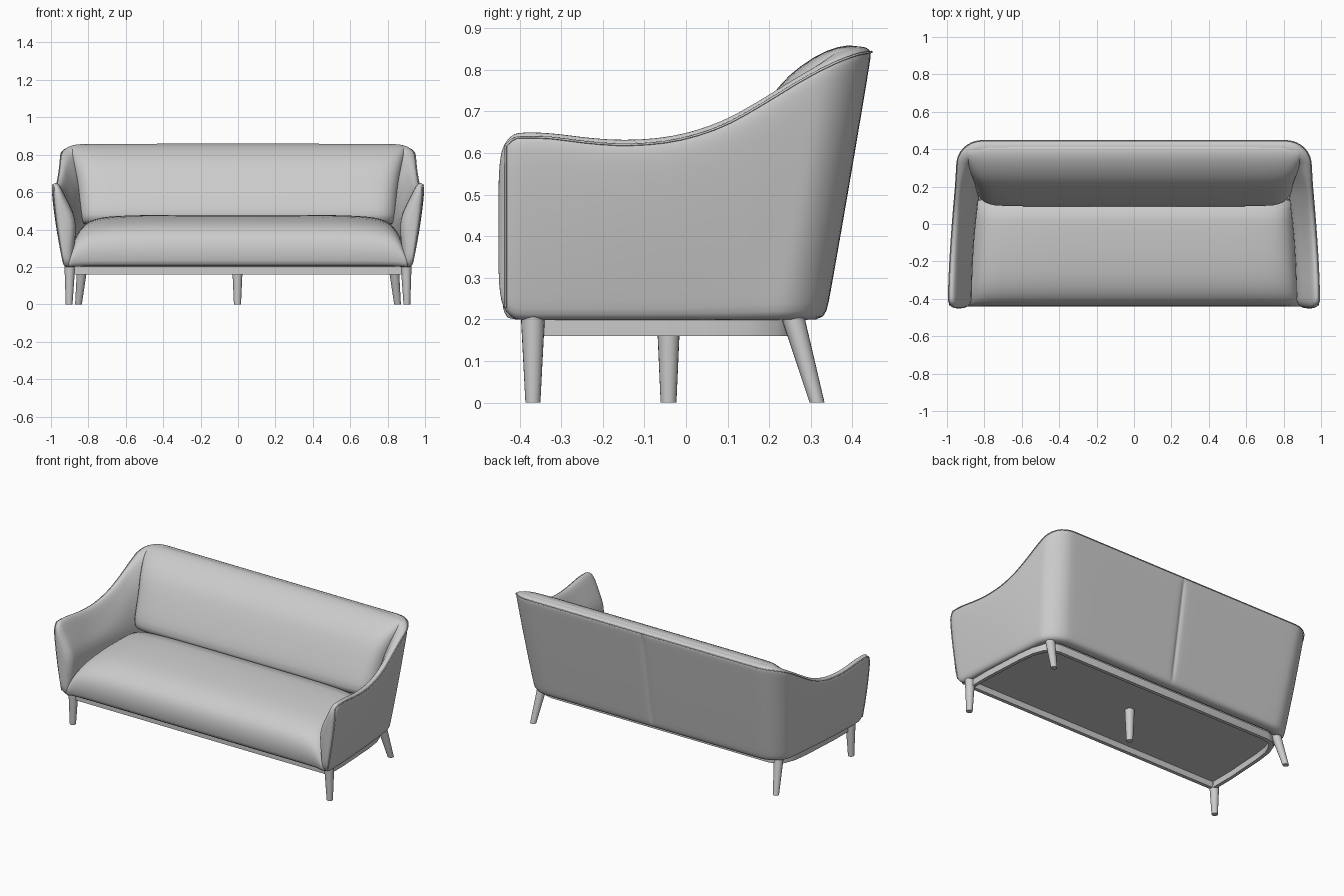
import bpy, bmesh, math
from mathutils import Vector

if "Cube" in bpy.data.objects:
    bpy.data.objects.remove(bpy.data.objects["Cube"])

grey = bpy.data.materials.new("light grey")
grey.diffuse_color = (0.6, 0.6, 0.6, 1)
grey.use_nodes = True
grey.node_tree.nodes["Principled BSDF"].inputs["Base Color"].default_value = grey.diffuse_color


def finish(name, bm, soft):
    bmesh.ops.recalc_face_normals(bm, faces=bm.faces)
    me = bpy.data.meshes.new(name)
    bm.to_mesh(me)
    bm.free()
    me.materials.append(grey)
    ob = bpy.data.objects.new(name, me)
    bpy.context.collection.objects.link(ob)
    if soft:
        me.polygons.foreach_set("use_smooth", [True] * len(me.polygons))
        ob.modifiers.new("Smooth", 'SUBSURF').levels = 1
        ob.modifiers["Smooth"].render_levels = 1
    else:
        bpy.ops.object.select_all(action='DESELECT')
        ob.select_set(True)
        bpy.context.view_layer.objects.active = ob
        bpy.ops.object.shade_smooth_by_angle(angle=math.radians(35))
    return ob


def loft(name, rings, soft=True, closed=False):
    bm = bmesh.new()
    rows = [[bm.verts.new(p) for p in r] for r in rings]
    n = len(rows[0])
    pairs = list(zip(rows, rows[1:])) + ([(rows[-1], rows[0])] if closed else [])
    for a, b in pairs:
        for i in range(n):
            j = (i + 1) % n
            bm.faces.new((a[i], a[j], b[j], b[i]))
    if not closed:
        bm.faces.new(rows[0])
        bm.faces.new(rows[-1][::-1])
    return finish(name, bm, soft)


def interp(table, x):
    if x <= table[0][0]:
        return table[0][1]
    for (x0, v0), (x1, v1) in zip(table, table[1:]):
        if x <= x1:
            return v0 + (v1 - v0) * (x - x0) / (x1 - x0)
    return table[-1][1]


# Plan outline of the shell, right half: arm, rounded corner, back
def outline(wf, wb, yb, rx, ry):
    yf, yc = -0.405, yb - ry
    pts = [Vector((wf + (wb - wf) * (i / 18) ** 1.5, yf + (yc - yf) * i / 18, 0)) for i in range(18)]
    for i in range(9):
        a = math.pi / 2 * i / 8
        pts.append(Vector((wb - rx + rx * math.cos(a), yc + ry * math.sin(a), 0)))
    pts += [Vector(((wb - rx) * (1 - u), yb, 0)) for u in (0.2, 0.4, 0.6, 0.8, 0.95, 0.985, 1)]
    return pts


low = outline(0.932, 0.895, 0.335, 0.15, 0.13)
top = outline(1.0, 0.952, 0.446, 0.14, 0.14)
HEIGHT = [(-0.41, 0.637), (-0.36, 0.64), (-0.3, 0.634), (-0.22, 0.623), (-0.14, 0.619), (-0.07, 0.623),
          (0, 0.634), (0.1, 0.668), (0.2, 0.727), (0.3, 0.789), (0.4, 0.836), (0.446, 0.845)]
OUTER = (0, 0.03, 0.1, 0.25, 0.45, 0.65, 0.85, 0.95, 1)
BASE = 0.197


def station(i):
    a, b = low[i], top[i]
    h = sum(interp(HEIGHT, b.y + e) for e in (-0.03, 0, 0.03)) / 3
    tangent = top[min(i + 1, len(top) - 1)] - top[max(i - 1, 0)]
    inward = Vector((-tangent.y, tangent.x, 0)).normalized()
    rear = min(max((b.y - 0.2) / 0.2, 0), 1)     # 0 on the arm, 1 on the back
    arm = 1 - rear

    def at(z, d):
        t = (z - BASE) / (h - BASE)
        g = min(t + (0.05 + 0.4 * arm) * t * (1 - t), 1)
        p = a.lerp(b, g) + inward * d
        return Vector((p.x, p.y, z))
    ring = []
    for t in OUTER:
        d = {0: 0.012, 0.95: 0.002 * arm, 1: 0.008 * arm}.get(t, 0)
        if i == len(top) - 1 and 0.1 <= t < 1:
            d = 0.012                       # centre crease in the back
        ring.append(at(BASE + (h - BASE) * t, d))
    for z, d in ((h + 0.012, 0.01 + 0.008 * arm), (h + 0.012 + 0.004 * rear, 0.033 + 0.015 * rear),
                 (h - 0.005 + 0.01 * rear, 0.048 + 0.028 * rear), (h - 0.05, 0.066 + 0.04 * rear),
                 (h - 0.11, 0.09 + 0.03 * rear), (0.46, 0.112), (0.38, 0.102), (0.28, 0.07),
                 (BASE, 0.05 + 0.04 * rear)):
        ring.append(at(z, d))
    return ring


half = [station(i) for i in range(len(top))]
# Rounded front end of the arm
first = half[0]
mid = sum(first, Vector()) / len(first)
caps = []
for s, y in ((0.3, -0.451), (0.62, -0.45), (0.81, -0.444), (0.91, -0.433), (0.97, -0.419)):
    caps.append([Vector((mid.x + (p.x - mid.x) * s * s, y, 0.42 + (p.z - 0.42) * s)) for p in first])
right = caps + half


def flip(r):
    return [Vector((-p.x, p.y, p.z)) for p in r]


loft("arm_and_back_shell", right + [flip(r) for r in right[-2::-1]])

# Piping along the front edge and rim of the shell
k = len(OUTER) - 1
path = caps[3][1:k] + [r[k] for r in caps[3:] + half]
path += [Vector((-p.x, p.y, p.z)) for p in path[-2::-1]]
cu = bpy.data.curves.new("piping", 'CURVE')
cu.dimensions = '3D'
cu.bevel_depth = 0.003
cu.bevel_resolution = 1
sp = cu.splines.new('POLY')
sp.points.add(len(path) - 1)
for q, p in zip(sp.points, path):
    q.co = (p.x, p.y, p.z, 1)
cu.materials.append(grey)
bpy.context.collection.objects.link(bpy.data.objects.new("piping", cu))

# Seat: side profile (y, z) swept across x, lower towards the arms
SEAT = [(-0.42, 0.197), (-0.43, 0.212), (-0.441, 0.26), (-0.441, 0.31), (-0.428, 0.36), (-0.395, 0.40), (-0.34, 0.432),
        (-0.26, 0.456), (-0.12, 0.473), (0.02, 0.48), (0.15, 0.48), (0.15, 0.197)]
RISE = [(0.0, 1), (0.4, 1), (0.6, 0.99), (0.72, 0.965), (0.79, 0.925), (0.84, 0.84), (0.87, 0.7), (0.893, 0.49),
        (0.917, 0.1)]
sides = [-x for x, _ in RISE[:0:-1]] + [x for x, _ in RISE]
loft("seat", [[(x * (1 - 0.07 * (y + 0.43)), y, BASE + (z - BASE) * interp(RISE, abs(x))) for y, z in SEAT]
              for x in sides])

# Back cushion: side profile swept across x, drawn in at both ends, wider at the top
BACK = [(0.10, 0.42), (0.088, 0.48), (0.113, 0.55), (0.154, 0.64), (0.198, 0.73), (0.245, 0.788), (0.31, 0.834),
        (0.365, 0.858), (0.415, 0.861), (0.436, 0.84), (0.365, 0.65), (0.30, 0.42)]
DRAW = [(0.0, 1), (0.4, 1), (0.72, 1), (0.78, 0.96), (0.82, 0.87), (0.845, 0.72), (0.86, 0.5), (0.865, 0.25)]
sides = [-x for x, _ in DRAW[:0:-1]] + [x for x, _ in DRAW]
rings = []
for x in sides:
    d = interp(DRAW, abs(x))
    rings.append([(x * (1 + 0.04 * max(0, (z - 0.6) / 0.25)), 0.365 + (y - 0.365) * d,
                   0.6 + (z - 0.6) * d ** 0.08) for y, z in BACK])
loft("back_cushion", rings)

# Base: rails around a recessed bottom panel
side = [(0.90, -0.378), (0.90, -0.22), (0.885, 0.05), (0.872, 0.15), (0.845, 0.22), (0.81, 0.252), (0.76, 0.263)]
plan = side + [(-x, y) for x, y in side[::-1]]


def inset(x, y):
    return x * 0.976, -0.055 + (y + 0.055) * 0.93


loft("base_rails", [[(x, y, 0.16), (x, y, 0.208), (*inset(x, y), 0.208), (*inset(x, y), 0.16)] for x, y in plan],
     soft=False, closed=True)
loft("bottom_panel", [[(x * 0.99, y * 0.99, z) for x, y in plan] for z in (0.198, 0.206)], soft=False)


# Tapered legs
def leg(name, foot, head, r0, r1):
    loft(name, [[(c[0] + r * math.cos(a), c[1] + r * math.sin(a), c[2])
                 for a in (math.tau * i / 20 for i in range(20))]
                for c, r in ((foot, r0), (head, r1))], soft=False)


for s, tag in ((1, "right"), (-1, "left")):
    leg("front_leg_" + tag, (s * 0.903, -0.368, 0), (s * 0.899, -0.368, 0.21), 0.018, 0.029)
    leg("rear_leg_" + tag, (s * 0.853, 0.315, 0), (s * 0.832, 0.257, 0.205), 0.018, 0.028)
leg("centre_leg", (-0.003, -0.042, 0), (-0.003, -0.042, 0.2), 0.019, 0.028)
